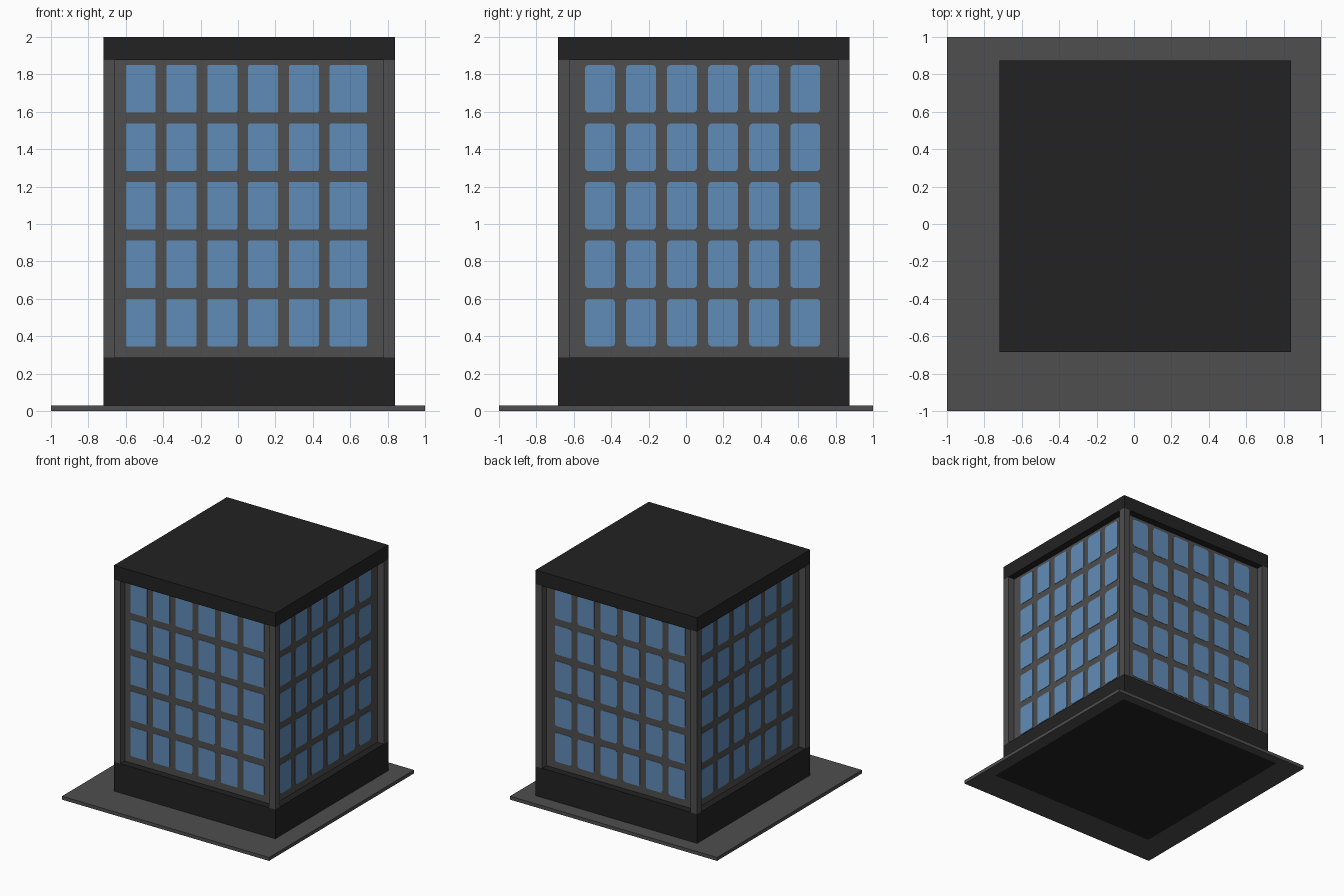
import bpy, bmesh, math
from mathutils import Matrix, Vector

if "Cube" in bpy.data.objects:
    bpy.data.objects.remove(bpy.data.objects["Cube"])

CX, CY, HALF = 0.06, 0.095, 0.78       # tower centre and half width
POST = 0.0625                          # post width and wall recess
Z_PLATE, Z_BASE, Z_ROOF, Z_TOP = 0.03, 0.285, 1.877, 2.0


def material(name, rgb):
    m = bpy.data.materials.new(name)
    m.use_nodes = True
    m.diffuse_color = (*rgb, 1)
    m.node_tree.nodes["Principled BSDF"].inputs["Base Color"].default_value = (*rgb, 1)
    return m


GREY = material("concrete grey", (0.077, 0.077, 0.077))
BLACK = material("trim black", (0.0165, 0.0165, 0.0165))
BLUE = material("window blue", (0.118, 0.262, 0.478))


def finish(name, bm, *mats):
    bmesh.ops.recalc_face_normals(bm, faces=bm.faces)
    mesh = bpy.data.meshes.new(name)
    bm.to_mesh(mesh)
    bm.free()
    for m in mats:
        mesh.materials.append(m)
    obj = bpy.data.objects.new(name, mesh)
    bpy.context.collection.objects.link(obj)
    return obj


def box_mesh(x, y, half, z0, z1):
    bm = bmesh.new()
    mat = Matrix.Translation((x, y, (z0 + z1) / 2)) @ Matrix.Diagonal((2 * half, 2 * half, z1 - z0, 1))
    bmesh.ops.create_cube(bm, size=1, matrix=mat)
    return bm


# Ground plate, with a dark square inset into its underside
bm = box_mesh(0, 0, 1, 0, Z_PLATE)
under = min(bm.faces, key=lambda f: f.calc_center_median().z)
bmesh.ops.inset_region(bm, faces=[under], thickness=0.24)
under.material_index = 1
for v in under.verts:
    v.co.x += CX
    v.co.y += CY
finish("ground_plate", bm, GREY, BLACK)

# Plinth, recessed wall block and flat roof
finish("plinth", box_mesh(CX, CY, HALF, Z_PLATE, Z_BASE), BLACK)
finish("wall_block", box_mesh(CX, CY, HALF - POST, Z_BASE, Z_ROOF), GREY)
finish("roof_slab", box_mesh(CX, CY, HALF, Z_ROOF, Z_TOP), BLACK)

# Corner posts, flush with plinth and roof
off = HALF - POST / 2
for side, sx in (("right", -1), ("left", 1)):
    for end, sy in (("front", -1), ("back", 1)):
        finish(f"{end}_{side}_post",
               box_mesh(CX + sx * off, CY + sy * off, POST / 2, Z_BASE, Z_ROOF), GREY)


def add_window(bm, u0, u1, z0, z1, r, depth):
    """Thin rounded pane standing just proud of the wall."""
    corners = ((u1 - r, z1 - r, 0), (u0 + r, z1 - r, 90),
               (u0 + r, z0 + r, 180), (u1 - r, z0 + r, 270))
    verts = []
    for cu, cz, start in corners:
        for step in range(4):
            a = math.radians(start + step * 30)
            verts.append(bm.verts.new((cu + r * math.cos(a), -depth, cz + r * math.sin(a))))
    face = bm.faces.new(verts)
    ext = bmesh.ops.extrude_face_region(bm, geom=[face], use_keep_orig=True)
    moved = [g for g in ext["geom"] if isinstance(g, bmesh.types.BMVert)]
    bmesh.ops.translate(bm, verts=moved, vec=Vector((0, -0.003, 0)))


# Window grids: five floors of six on each side
ROWS = [0.345 + 0.3125 * i for i in range(5)]
front_cols = [(-0.66 + 0.218 * i, 0.16 if i < 5 else 0.20) for i in range(6)]
other_cols = [(-0.635 + 0.2195 * i, 0.16) for i in range(6)]
SIDES = (("front", 0, front_cols, 0.010), ("left", 90, other_cols, 0.020),
         ("back", 180, other_cols, 0.020), ("right", 270, other_cols, 0.020))
for name, angle, cols, radius in SIDES:
    bm = bmesh.new()
    for z in ROWS:
        for u, width in cols:
            add_window(bm, u, u + width, z, z + 0.255, radius, HALF - POST)
    turn = Matrix.Translation((CX, CY, 0)) @ Matrix.Rotation(math.radians(angle), 4, 'Z')
    bmesh.ops.transform(bm, matrix=turn, verts=bm.verts)
    finish(f"{name}_windows", bm, BLUE)
